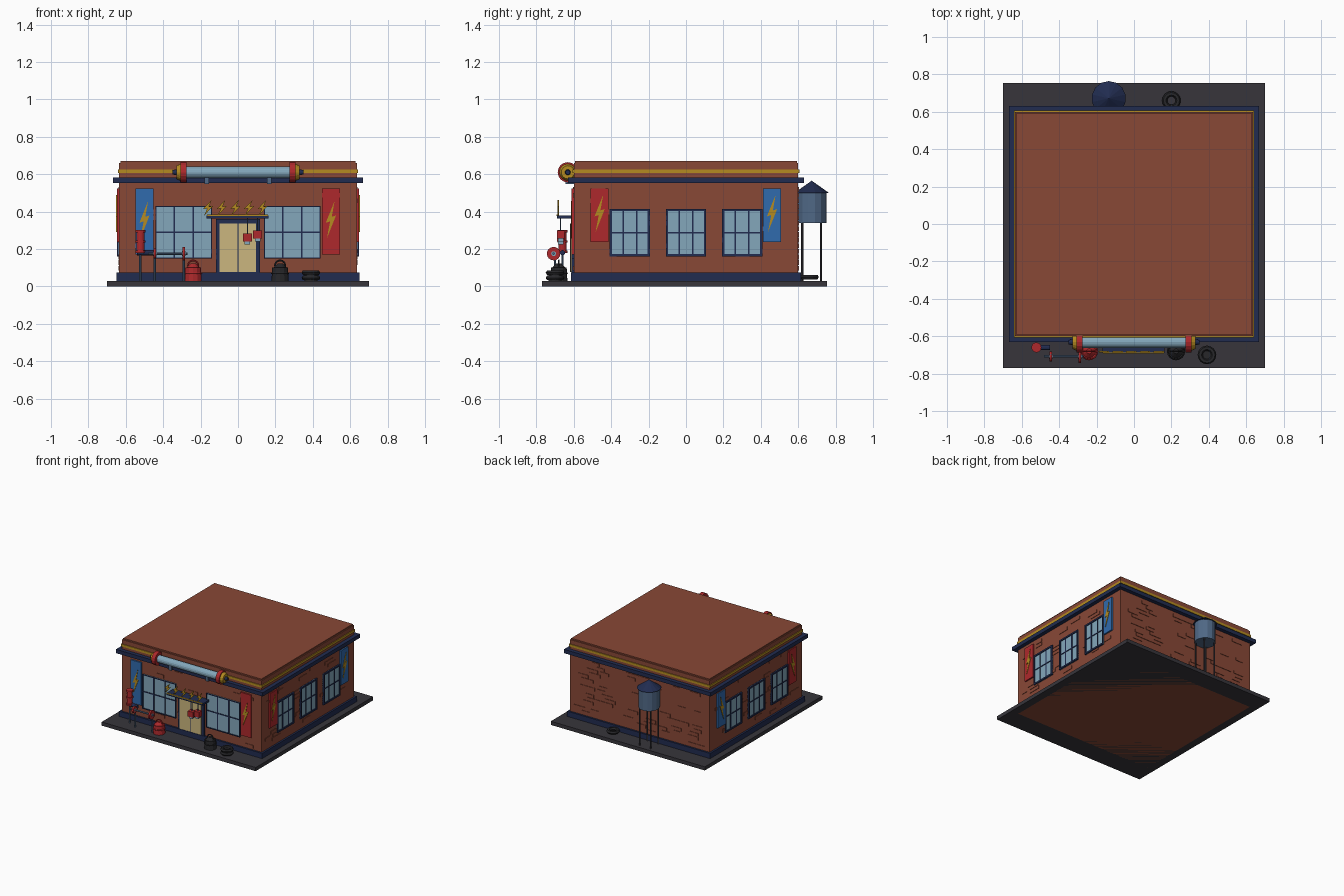
import bpy, bmesh, random
from math import pi
from mathutils import Vector, Matrix

if "Cube" in bpy.data.objects:
    bpy.data.objects.remove(bpy.data.objects["Cube"], do_unlink=True)
random.seed(4)


def material(name, r, g, b):
    m = bpy.data.materials.new(name)
    m.use_nodes = True
    m.diffuse_color = (r, g, b, 1)
    m.node_tree.nodes["Principled BSDF"].inputs["Base Color"].default_value = (r, g, b, 1)
    return m


BRICK = material("brick", .25, .065, .037)
NAVY = material("navy trim", .015, .025, .08)
SLAB = material("dark concrete", .038, .036, .044)
GOLD = material("gold", .46, .26, .015)
RED = material("red enamel", .42, .022, .025)
BLUE = material("blue enamel", .03, .145, .42)
GLASS = material("pale glass", .23, .39, .5)
CREAM = material("cream", .6, .47, .21)
STEEL = material("blue steel", .08, .14, .24)
BLACK = material("black rubber", .02, .02, .023)


def finish(bm, name, mat, smooth=False):
    bmesh.ops.recalc_face_normals(bm, faces=bm.faces)
    me = bpy.data.meshes.new(name)
    bm.to_mesh(me)
    bm.free()
    me.materials.append(mat)
    ob = bpy.data.objects.new(name, me)
    bpy.context.collection.objects.link(ob)
    return ob


def add_box(bm, lo, hi):
    lo, hi = Vector(lo), Vector(hi)
    m = Matrix.Translation((lo + hi) / 2) @ Matrix.Diagonal((*(hi - lo), 1))
    bmesh.ops.create_cube(bm, size=1, matrix=m)


def box(name, mat, lo, hi):
    bm = bmesh.new()
    add_box(bm, lo, hi)
    return finish(bm, name, mat)


def rod(name, mat, a, b, r1, r2=None, sides=12):
    a, b = Vector(a), Vector(b)
    bm = bmesh.new()
    turn = (b - a).to_track_quat('Z', 'Y').to_matrix().to_4x4()
    bmesh.ops.create_cone(bm, cap_ends=True, segments=sides, radius1=r1,
                          radius2=r1 if r2 is None else r2, depth=(b - a).length,
                          matrix=Matrix.Translation((a + b) / 2) @ turn)
    return finish(bm, name, mat)


def ring(name, mat, centre, major, minor, axis='Z'):
    rot = {'Z': (0, 0, 0), 'Y': (pi / 2, 0, 0), 'X': (0, pi / 2, 0)}[axis]
    bpy.ops.mesh.primitive_torus_add(major_radius=major, minor_radius=minor, major_segments=16,
                                     minor_segments=6, location=centre, rotation=rot)
    ob = bpy.context.object
    ob.name = name
    ob.data.materials.append(mat)
    return ob


# Walls: local u runs along the wall, v is up, depth d points outward
FRONT, BACK, LEFT, RIGHT = "front", "back", "left", "right"
WX, WY = .635, .6


def on_wall(side, u, v, d):
    return {FRONT: (u, -WY - d, v), BACK: (u, WY + d, v),
            LEFT: (WX + d, u, v), RIGHT: (-WX - d, u, v)}[side]


def panel(bm, side, u0, u1, v0, v1, d):
    a, b = on_wall(side, u0, v0, -.002), on_wall(side, u1, v1, d)
    add_box(bm, [min(p) for p in zip(a, b)], [max(p) for p in zip(a, b)])


def plate(name, mat, *spec):
    bm = bmesh.new()
    panel(bm, *spec)
    return finish(bm, name, mat)


def window(side, u0, u1, v0, v1, border, cols=3):
    plate(side + "_window_glass", GLASS, side, u0, u1, v0, v1, .005)
    bm = bmesh.new()
    for e in (u0, u1 - border):
        panel(bm, side, e, e + border, v0, v1, .012)
    for e in (v0, v1 - border):
        panel(bm, side, u0, u1, e, e + border, .012)
    for i in range(1, cols):
        c = u0 + (u1 - u0) * i / cols
        panel(bm, side, c - .004, c + .004, v0, v1, .009)
    c = (v0 + v1) / 2
    panel(bm, side, u0, u1, c - .004, c + .004, .009)
    finish(bm, side + "_window_frame", NAVY)


BOLT = [(.35, .5), (-.5, -.08), (-.08, -.04), (-.4, -.5), (.5, .12), (.08, .08)]


def bolt(name, side, u, v, w, h, d0, d1):
    bm = bmesh.new()
    near, far = [[bm.verts.new(on_wall(side, u + x * w, v + y * h, d)) for x, y in BOLT]
                 for d in (d0, d1)]
    bm.faces.new(near)
    bm.faces.new(far)
    for i in range(len(BOLT)):
        j = (i + 1) % len(BOLT)
        bm.faces.new((near[i], near[j], far[j], far[i]))
    finish(bm, name, GOLD)


def sign(side, mat, u, v0, v1):
    plate(side + "_sign", mat, side, u - .048, u + .048, v0, v1, .012)
    bolt(side + "_sign_bolt", side, u, (v0 + v1) / 2 + .01, .055, .2, .011, .016)


# Building shell
box("paving_slab", SLAB, (-.7, -.77, 0), (.7, .755, .03))
box("walls", BRICK, (-WX, -WY, 0), (WX, WY, .6))
box("base_trim", NAVY, (-.65, -.615, .03), (.65, .615, .073))
box("cornice", NAVY, (-.667, -.632, .552), (.667, .632, .583))
box("parapet", BRICK, (-WX, -WY, .583), (WX, WY, .66))
box("roof_cap", BRICK, (-.628, -.593, .66), (.628, .593, .67))
box("gold_band", GOLD, (-.641, -.606, .605), (.641, .606, .625))

# Scattered raised bricks
for side, half, count in ((FRONT, .6, 22), (BACK, .6, 60), (LEFT, .56, 34), (RIGHT, .56, 34)):
    bm = bmesh.new()
    for _ in range(count):
        u = random.uniform(-half, half - .1)
        v = .085 + .03 * random.randrange(15)
        panel(bm, side, u, u + random.uniform(.06, .11), v, v + .025, .004)
    finish(bm, side + "_raised_bricks", BRICK)

# Windows and wall signs
for side in (LEFT, RIGHT):
    for c in (-.3, 0, .3):
        window(side, c - .108, c + .108, .16, .415, .013)
    sign(side, RED, -.462, .237, .522)
    sign(side, BLUE, .46, .237, .522)
for s in (-1, 1):
    window(FRONT, s * .29 - .152, s * .29 + .152, .148, .43, .006)
sign(FRONT, BLUE, -.5, .17, .522)
sign(FRONT, RED, .497, .17, .522)

# Entrance
plate("door_frame", NAVY, FRONT, -.118, .118, .073, .36, .012)
plate("door", CREAM, FRONT, -.098, .095, .078, .335, .018)
plate("door_split", NAVY, FRONT, -.003, .003, .078, .335, .02)
box("canopy", NAVY, (-.168, -.69, .364), (.162, -.6, .379))
box("canopy_edge", GOLD, (-.165, -.693, .376), (.16, -.686, .383))
for i in range(5):
    bolt("canopy_bolt", FRONT, -.16 + .073 * i, .42, .055, .085, .08, .088)
for x, z in ((.05, .262), (.105, .277)):
    box("hanging_lamp", RED, (x - .024, -.69, z - .022), (x + .024, -.65, z + .022))
    box("lamp_lens", GLASS, (x - .014, -.685, z - .037), (x + .014, -.655, z - .022))
    rod("lamp_wire", STEEL, (x, -.67, z), (x, -.67, .37), .003, sides=6)

# Ornamental tube on the cornice
TY, TZ = -.632, .61
rod("tube", GLASS, (-.3, TY, TZ), (.3, TY, TZ), .03, sides=16)
for s in (-1, 1):
    for name, mat, a, b, r, r2 in (("tube_collar", RED, .275, .308, .054, .054),
                                   ("tube_ring", GOLD, .308, .33, .045, .035),
                                   ("tube_tip", NAVY, .33, .35, .015, .012)):
        rod(name, mat, (s * a, TY, TZ), (s * b, TY, TZ), r, r2, 16)
    box("tube_bracket", STEEL, (s * .167 - .012, -.645, .548), (s * .167 + .012, -.6, .59))

# Water tower
CX, CY = -.135, .672
rod("tank", STEEL, (CX, CY, .34), (CX, CY, .505), .08, sides=14)
rod("tank_roof", NAVY, (CX, CY, .5), (CX, CY, .565), .092, 0, 14)
for sx in (-1, 1):
    for sy in (-1, 1):
        x, y = CX + sx * .05, CY + sy * .05
        rod("tower_leg", SLAB, (x, y, .03), (x, y, .345), .006, sides=6)

# Tyres and basin
for x, y, z in ((.2, .66, .05), (.39, -.7, .045), (.39, -.7, .073)):
    ring("tyre", BLACK, (x, y, z), .036, .014)
rod("tyre_core", BLACK, (.39, -.7, .03), (.39, -.7, .07), .035)

# Fuel cans with looped handles
for x, mat in ((-.24, RED), (.225, BLACK)):
    rod("can_base", mat, (x, -.68, .03), (x, -.68, .1), .046, .042)
    rod("can_shoulder", mat, (x, -.68, .1), (x, -.68, .122), .036, .014)
    ring("can_handle", mat, (x, -.68, .112), .027, .005, 'Y')
    ring("can_band", mat, (x, -.68, .07), .044, .005)

# Red pump with elbow pipe
rod("pump_body", RED, (-.522, -.66, .18), (-.522, -.66, .3), .021)
for z in (.185, .24, .295):
    rod("pump_band", RED, (-.522, -.66, z - .006), (-.522, -.66, z + .006), .027)
rod("pump_pipe", NAVY, (-.54, -.66, .18), (-.45, -.66, .18), .014)
rod("pump_foot", STEEL, (-.522, -.66, .03), (-.522, -.66, .18), .006, sides=8)

# Valve rail
rod("rail", STEEL, (-.48, -.708, .175), (-.27, -.708, .175), .007, sides=8)
for x, r in ((-.445, .027), (-.29, .036)):
    rod("rail_post", STEEL, (x, -.7, .03), (x, -.7, .2), .006, sides=8)
    rod("valve_wheel", RED, (x - .007, -.708, .175), (x + .007, -.708, .175), r, sides=16)
    rod("valve_hub", GLASS, (x - .01, -.708, .175), (x + .01, -.708, .175), .013)
